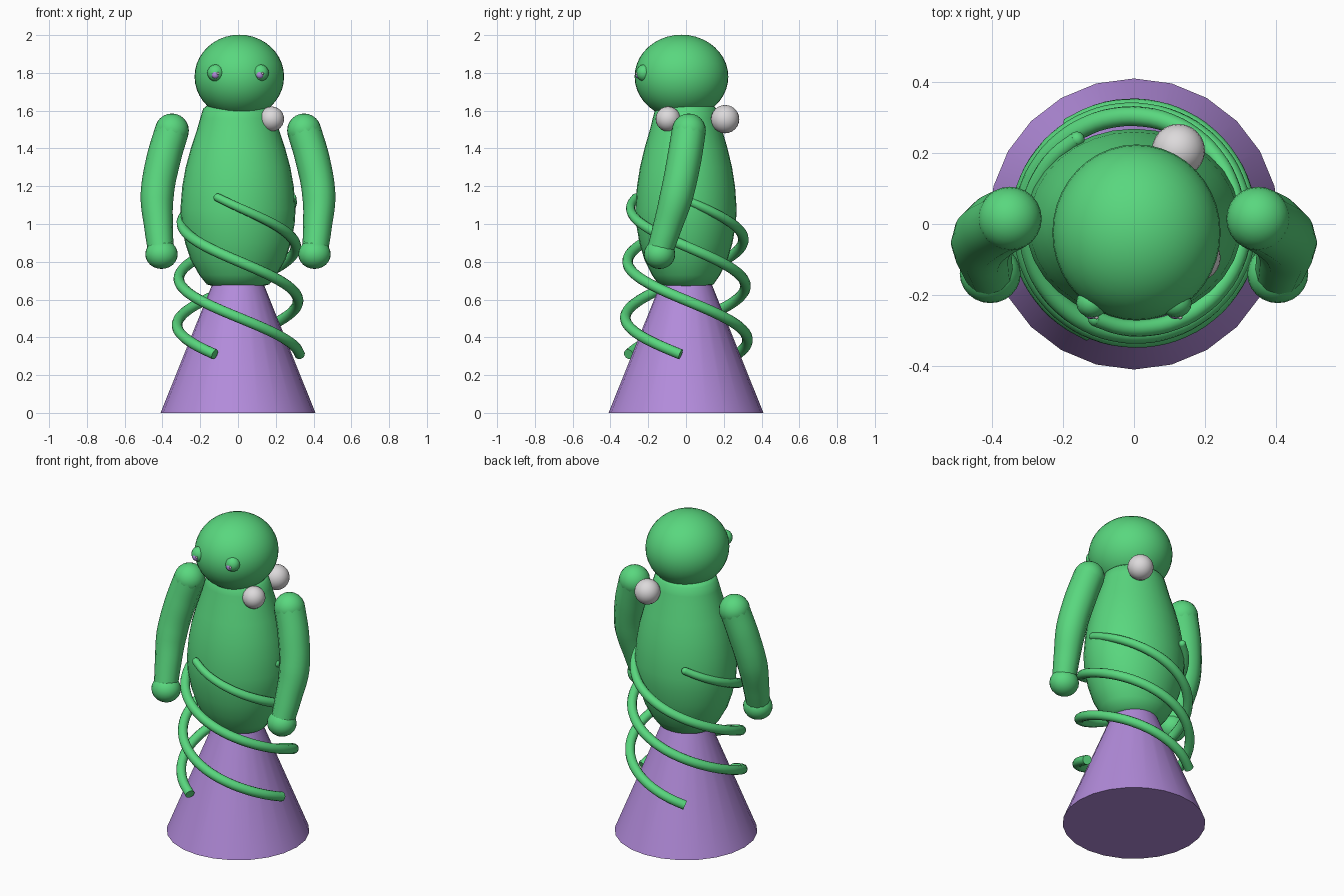
import bpy, bmesh, math
from mathutils import Vector

cube = bpy.data.objects.get("Cube")
if cube:
    bpy.data.objects.remove(cube, do_unlink=True)


def material(name, rgb):
    m = bpy.data.materials.new(name)
    m.use_nodes = True
    m.diffuse_color = (*rgb, 1)
    bsdf = next(n for n in m.node_tree.nodes if n.type == "BSDF_PRINCIPLED")
    bsdf.inputs["Base Color"].default_value = (*rgb, 1)
    return m


green = material("green", (0.10, 0.68, 0.21))
purple = material("purple", (0.45, 0.26, 0.71))
white = material("pale grey", (0.72, 0.70, 0.71))


def finish(name, mesh, mat, angle=50):
    mesh.materials.clear()
    mesh.materials.append(mat)
    ob = bpy.data.objects.new(name, mesh)
    bpy.context.collection.objects.link(ob)
    bpy.ops.object.select_all(action="DESELECT")
    ob.select_set(True)
    bpy.context.view_layer.objects.active = ob
    bpy.ops.object.shade_smooth_by_angle(angle=math.radians(angle))
    return ob


def ball(name, centre, radii, mat, segments=32):
    bm = bmesh.new()
    bmesh.ops.create_uvsphere(bm, u_segments=segments, v_segments=segments // 2, radius=1)
    for v in bm.verts:
        v.co = Vector(c + r * k for c, r, k in zip(centre, radii, v.co))
    mesh = bpy.data.meshes.new(name)
    bm.to_mesh(mesh)
    bm.free()
    return finish(name, mesh, mat)


def lathe(name, profile, mat, segments, squash=1.0):
    """Closed solid of revolution from (radius, height) pairs."""
    bm = bmesh.new()
    rings = []
    for r, z in profile:
        turn = [math.tau * i / segments for i in range(segments)]
        rings.append([bm.verts.new((r * math.cos(a), squash * r * math.sin(a), z)) for a in turn])
    for low, high in zip(rings, rings[1:]):
        for i in range(segments):
            j = (i + 1) % segments
            bm.faces.new((low[i], low[j], high[j], high[i]))
    bm.faces.new(rings[0][::-1])
    bm.faces.new(rings[-1])
    mesh = bpy.data.meshes.new(name)
    bm.to_mesh(mesh)
    bm.free()
    return finish(name, mesh, mat)


def tube(name, path, mat, resolution=6):
    """Round tube through (point, radius) pairs."""
    curve = bpy.data.curves.new(name + "_path", "CURVE")
    curve.dimensions = "3D"
    curve.bevel_depth = 1
    curve.bevel_resolution = 4
    curve.resolution_u = resolution
    curve.use_fill_caps = True
    spline = curve.splines.new("BEZIER")
    spline.bezier_points.add(len(path) - 1)
    for bp, (point, radius) in zip(spline.bezier_points, path):
        bp.co = point
        bp.radius = radius
        bp.handle_left_type = bp.handle_right_type = "AUTO"
    temp = bpy.data.objects.new(name + "_temp", curve)
    bpy.context.collection.objects.link(temp)
    graph = bpy.context.evaluated_depsgraph_get()
    mesh = bpy.data.meshes.new_from_object(temp.evaluated_get(graph))
    bpy.data.objects.remove(temp, do_unlink=True)
    return finish(name, mesh, mat)


# Cone skirt, its tip hidden in the body
lathe("skirt", [(0.41, 0), (0.145, 0.66), (0.01, 0.99)], purple, 24)

# Pear-shaped body with a flat collar
lathe("body", [(0.11, 0.665), (0.165, 0.68), (0.205, 0.73), (0.25, 0.81), (0.28, 0.9),
               (0.3, 1.0), (0.305, 1.08), (0.295, 1.2), (0.277, 1.3), (0.25, 1.4),
               (0.217, 1.5), (0.2, 1.56), (0.185, 1.61), (0.16, 1.63)], green, 32, 0.88)

# Head
ball("head", (0.007, -0.024, 1.78), (0.237, 0.248, 0.222), green, 40)

for side, label in ((1, "left"), (-1, "right")):
    # Eyes: green bulge, purple pupil, pale glint
    x = side * 0.118
    ball(label + "_eyelid", (x, -0.222, 1.8), (0.045, 0.042, 0.045), green, 16)
    ball(label + "_pupil", (x - 0.002, -0.253, 1.79), (0.02, 0.015, 0.02), purple, 12)
    ball(label + "_glint", (x + 0.012, -0.262, 1.797), (0.007, 0.007, 0.007), white, 8)

    # Arms: rounded shoulder, bent tube, ball hand
    shoulder = Vector((side * 0.35, 0.015, 1.495))
    tube(label + "_arm", [(shoulder, 0.09),
                          ((side * 0.395, -0.01, 1.34), 0.091),
                          ((side * 0.428, -0.05, 1.15), 0.088),
                          ((side * 0.42, -0.1, 0.98), 0.076),
                          ((side * 0.408, -0.14, 0.85), 0.068)], green)
    ball(label + "_shoulder", shoulder, (0.09, 0.09, 0.09), green, 24)
    ball(label + "_hand", (side * 0.405, -0.14, 0.84), (0.086, 0.083, 0.078), green, 24)

# Pale balls at the neck
ball("front_neck_ball", (0.178, -0.095, 1.556), (0.066, 0.066, 0.066), white, 24)
ball("back_neck_ball", (0.125, 0.207, 1.555), (0.075, 0.075, 0.075), white, 24)

# Three tendrils, each making one descending turn
steps = 24
for name, start in (("front", -112), ("left", -5), ("back", 124)):
    path = []
    for i in range(steps + 1):
        t = i / steps
        a = math.radians(start) + math.tau * t
        r = 0.288 + 0.04 * t ** 0.7
        path.append(((r * math.cos(a), r * math.sin(a), 1.14 - 0.83 * t), 0.022 + 0.006 * min(1, 4 * t)))
    tube(name + "_tendril", path, green, 3)
    ball(name + "_tendril_tip", path[0][0], (0.022, 0.022, 0.022), green, 12)
